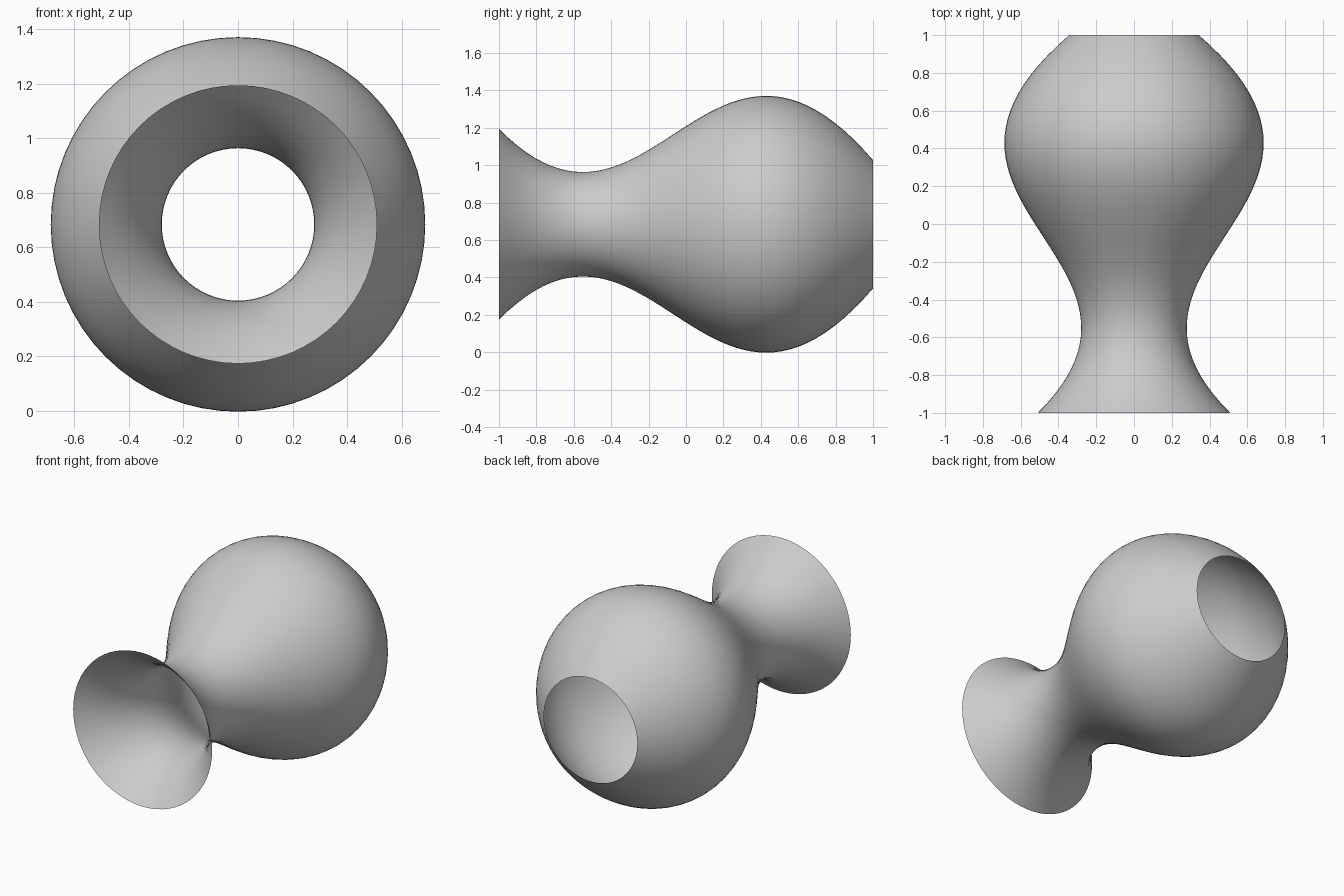
import bpy
import bmesh
import math
from mathutils import Vector, Matrix, geometry

cube = bpy.data.objects.get("Cube")
if cube:
    bpy.data.objects.remove(cube)

RADIUS = 0.684   # widest radius, also the height of the axis
SEGMENTS = 64
RINGS = 49

# Plain grey material
grey = bpy.data.materials.new("plain grey")
grey.use_nodes = True
colour = (0.6, 0.6, 0.6, 1)
grey.diffuse_color = colour
grey.node_tree.nodes["Principled BSDF"].inputs["Base Color"].default_value = colour

# Profile: flared mouth, narrow neck, round belly, open back
profile = geometry.interpolate_bezier(
    Vector((0.51, -1, 0)), Vector((-0.30, -0.20, 0)),
    Vector((1.365, 0.123, 0)), Vector((0.343, 1, 0)), RINGS)

# Revolve the profile around the y axis
bm = bmesh.new()
verts = [bm.verts.new(p) for p in profile]
edges = [bm.edges.new(pair) for pair in zip(verts, verts[1:])]
bmesh.ops.spin(bm, geom=verts + edges, cent=(0, 0, 0), axis=(0, 1, 0),
               angle=math.tau, steps=SEGMENTS, use_merge=True)
bmesh.ops.remove_doubles(bm, verts=bm.verts, dist=0.0001)
bmesh.ops.recalc_face_normals(bm, faces=bm.faces)

# Make the open shell face outward
bm.faces.ensure_lookup_table()
face = max(bm.faces, key=lambda f: f.calc_center_median().x)
if face.normal.x < 0:
    bmesh.ops.reverse_faces(bm, faces=bm.faces)
bmesh.ops.transform(bm, matrix=Matrix.Translation((0, 0, RADIUS)), verts=bm.verts)
for f in bm.faces:
    f.smooth = True

mesh = bpy.data.meshes.new("vase_shell")
bm.to_mesh(mesh)
bm.free()
mesh.materials.append(grey)
vase = bpy.data.objects.new("vase_shell", mesh)
bpy.context.collection.objects.link(vase)
